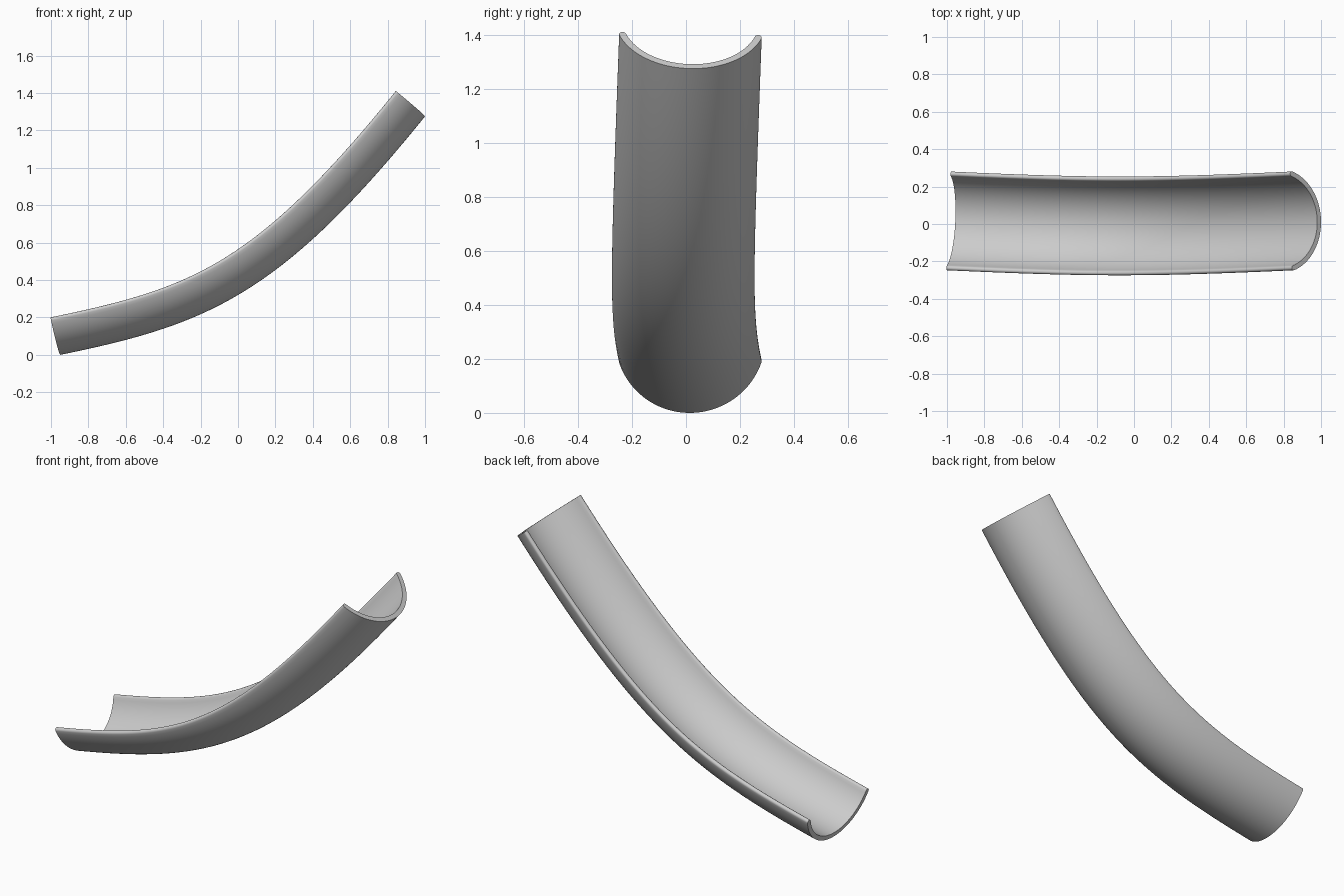
import bpy, bmesh, math
from mathutils import Vector

if "Cube" in bpy.data.objects:
    bpy.data.objects.remove(bpy.data.objects["Cube"])

# Path of the trough's lowest line: one cubic Bezier
P = [Vector(p) for p in ((-0.95, 0.0165, 0), (-0.17, -0.019, 0.16),
                         (0.22, -0.019, 0.308), (1.0, 0.0165, 1.275))]


def path(t):
    u = 1 - t
    return u**3*P[0] + 3*u*u*t*P[1] + 3*u*t*t*P[2] + t**3*P[3]


def tangent(t):
    u = 1 - t
    return (u*u*(P[1]-P[0]) + 2*u*t*(P[2]-P[1]) + t*t*(P[3]-P[2])).normalized()


# Cross-section: thin circular arc with rounded rims (side, up)
R, THICK, HALF = 0.278, 0.026, math.radians(71.5)
MID = R - THICK / 2


def polar(r, a):
    return Vector((r*math.sin(a), R - r*math.cos(a)))


N, CAP = 40, 6
angles = [-HALF + 2*HALF*i/N for i in range(N + 1)]
section = [polar(R, a) for a in angles]


def rim(a, sign):
    c = polar(MID, a)
    out = Vector((math.sin(a), -math.cos(a)))
    along = Vector((math.cos(a), math.sin(a))) * sign
    pts = []
    for k in range(1, CAP):
        b = math.pi*k/CAP
        pts.append(c + THICK/2*(out*math.cos(b) + along*math.sin(b)))
    return pts


section += rim(HALF, 1)
section += [polar(R - THICK, a) for a in reversed(angles)]
section += reversed(rim(-HALF, -1))

# Sweep the section along the path
bm = bmesh.new()
STEPS = 64
rings = []
for i in range(STEPS + 1):
    t = i / STEPS
    T = tangent(t)
    side = (Vector((0, 1, 0)) - T*T.y).normalized()
    up = T.cross(side)
    rings.append([bm.verts.new(path(t) + side*s.x + up*s.y) for s in section])
M = len(section)
for a, b in zip(rings, rings[1:]):
    for j in range(M):
        k = (j + 1) % M
        bm.faces.new((a[j], a[k], b[k], b[j]))

# Flat end faces, as strips between the outer and inner arcs
for ring in (rings[0], rings[-1]):
    inner0 = N + CAP
    for j in range(N):
        bm.faces.new((ring[j], ring[j+1], ring[inner0+N-j-1], ring[inner0+N-j]))
    bm.faces.new(ring[N:inner0 + 1])
    bm.faces.new(ring[inner0 + N:] + [ring[0]])
bmesh.ops.recalc_face_normals(bm, faces=bm.faces)

mesh = bpy.data.meshes.new("curved_trough")
bm.to_mesh(mesh)
bm.free()
obj = bpy.data.objects.new("curved_trough", mesh)
bpy.context.collection.objects.link(obj)
bpy.context.view_layer.objects.active = obj
obj.select_set(True)
bpy.ops.object.shade_smooth_by_angle(angle=math.radians(40))
